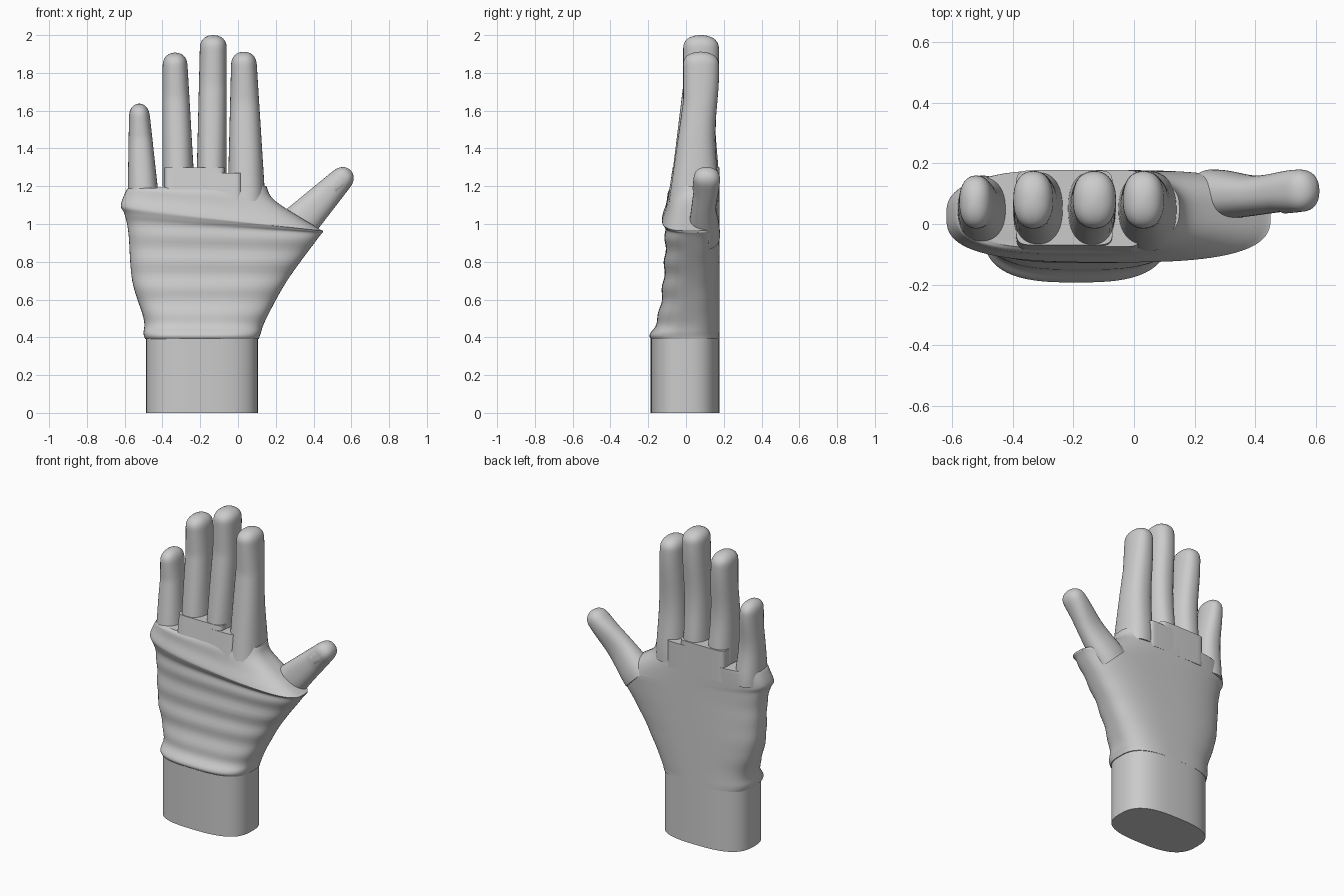
import bpy, bmesh
from math import sin, cos, pi, copysign, radians, sqrt
from mathutils import Vector

cube = bpy.data.objects.get("Cube")
if cube:
    bpy.data.objects.remove(cube)

skin = bpy.data.materials.new("plain grey")
skin.use_nodes = True
skin.diffuse_color = (0.6, 0.6, 0.6, 1)
skin.node_tree.nodes["Principled BSDF"].inputs["Base Color"].default_value = skin.diffuse_color

BACK = 0.178


def mix(a, b, t):
    return a + (b - a) * t


def smooth_path(rows, steps):
    """Catmull-Rom curve through the section rows."""
    rows = [Vector(row) for row in rows]
    padded = [rows[0]] + rows + [rows[-1]]
    result = []
    for before, start, end, after in zip(padded, padded[1:], padded[2:], padded[3:]):
        slope_in, slope_out = (end - before) / 2, (after - start) / 2
        for step in range(steps):
            t = step / steps
            bend = (slope_in * (1 - t) - slope_out * t) * t * (1 - t)
            ease = t * t * (3 - 2 * t)
            result.append(start.lerp(end, ease) + bend)
    return result + [rows[-1]]


def rounded(value, power):
    return copysign(abs(value) ** (2 / power), value) / 2 + 0.5


def loft(name, sections, power, sides=48):
    """Skin over sections given as (left x, left z, right x, right z, front y, back y)."""
    bm = bmesh.new()
    rings = []
    for left_x, left_z, right_x, right_z, front, back in sections:
        ring = []
        for side in range(sides):
            angle = 2 * pi * side / sides
            across = rounded(cos(angle), power)
            through = rounded(sin(angle), power)
            point = (mix(left_x, right_x, across), mix(front, back, through), mix(left_z, right_z, across))
            ring.append(bm.verts.new(point))
        rings.append(ring)
    for low, high in zip(rings, rings[1:]):
        for side in range(sides):
            following = (side + 1) % sides
            bm.faces.new((low[side], low[following], high[following], high[side]))
    bm.faces.new(rings[0])
    bm.faces.new(rings[-1])
    bmesh.ops.recalc_face_normals(bm, faces=bm.faces)
    mesh = bpy.data.meshes.new(name)
    bm.to_mesh(mesh)
    bm.free()
    mesh.materials.append(skin)
    part = bpy.data.objects.new(name, mesh)
    bpy.context.collection.objects.link(part)
    bpy.ops.object.select_all(action='DESELECT')
    part.select_set(True)
    bpy.context.view_layer.objects.active = part
    bpy.ops.object.shade_smooth_by_angle(angle=radians(40))


def block(name, left, right, bottom, top, front_bottom, front_top, power):
    """Upright section with straight sides."""
    loft(name, [(left, bottom, right, bottom, front_bottom, BACK),
                (left, top, right, top, front_top, BACK)], power)


def finger(name, base, tip, width, taper, front=-0.08, front_tip=-0.015, back=0.165, steps=40):
    """Tapered finger with knuckle swells on the back and a rounded tip."""
    base, tip = Vector(base), Vector(tip)
    axis = tip - base
    across = axis.orthogonal().normalized()
    if across.x < 0:
        across.negate()
    cap = 0.08 / axis.length
    sections = []
    for step in range(steps):
        t = sin(pi / 2 * step / (steps - 0.5))
        beyond = max(0, (t - 1 + cap) / cap)
        dome = sqrt(1 - beyond ** 3)
        half = across * width * mix(1, taper, t) * dome / 2
        near = mix(front, front_tip, min(1, t * 1.5))
        far = back + 0.01 * cos(2.3 * pi * t)
        middle = (near + far) / 2
        centre = base + axis * t
        left, right = centre - half, centre + half
        sections.append((*left, *right, mix(middle, near, dome), mix(middle, far, dome)))
    loft(name, sections, power=2.3)


# Wrist stump
block("wrist", -0.487, 0.105, 0, 0.4, -0.187, -0.187, power=2.8)

# Palm: narrow at the wrist, its upper edge slanting down to the thumb
outline = [
    (-0.49, 0.39, 0.11, 0.39, -0.18),
    (-0.5, 0.42, 0.12, 0.42, -0.19),
    (-0.5, 0.5, 0.15, 0.5, -0.15),
    (-0.56, 0.7, 0.26, 0.7, -0.12),
    (-0.58, 0.95, 0.42, 0.92, -0.11),
    (-0.6, 1.05, 0.45, 0.96, -0.12),
    (-0.62, 1.1, 0.42, 0.98, -0.12),
    (-0.59, 1.18, 0.2, 1.12, -0.1),
    (-0.57, 1.19, 0.15, 1.2, -0.08)]
palm = []
for left_x, left_z, right_x, right_z, front in smooth_path(outline, steps=10):
    ripple = 0.005 * sin(left_z * 45)
    palm.append((left_x, left_z, right_x, right_z, front + ripple, BACK))
loft("palm", palm, power=2.9, sides=80)

# Raised web below the long fingers, with a lower step beside the index finger
block("web_high", -0.39, -0.07, 1.1, 1.3, -0.1, -0.07, power=9)
block("web_low", -0.2, 0.02, 1.1, 1.27, -0.1, -0.075, power=9)

# Four fingers
finger("little_finger", (-0.5, 1.1), (-0.525, 1.637), 0.17, 0.6, front=-0.07, back=0.15)
finger("ring_finger", (-0.315, 1.2), (-0.335, 1.907), 0.17, 0.75)
finger("middle_finger", (-0.14, 1.2), (-0.13, 2), 0.16, 0.88)
finger("index_finger", (0.045, 1.12), (0.03, 1.912), 0.2, 0.65, front=-0.09)

# Thumb leaning outward, with a small nail at its tip
finger("thumb", (0.26, 0.94), (0.595, 1.285), 0.22, 0.5, front=0.01, front_tip=0.04, back=0.17)
finger("thumb_nail", (0.5, 1.19), (0.58, 1.265), 0.07, 0.9, front=0.035, front_tip=0.04, back=0.08)
